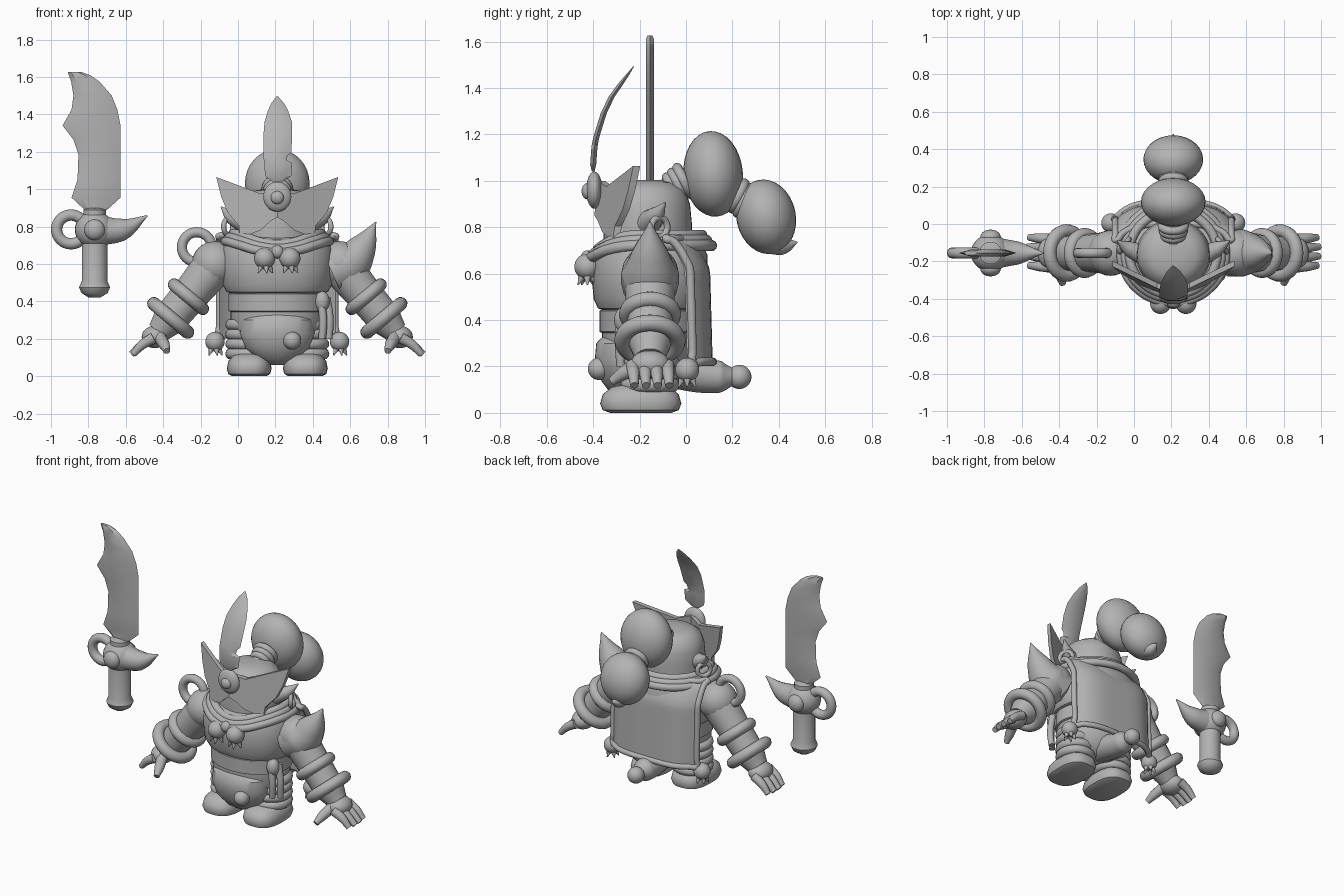
import bpy, bmesh, math
from mathutils import Vector

if "Cube" in bpy.data.objects:
    bpy.data.objects.remove(bpy.data.objects["Cube"])

clay = bpy.data.materials.new("plain grey")
clay.use_nodes = True
GREY = (0.45, 0.45, 0.45, 1)
clay.diffuse_color = GREY
clay.node_tree.nodes["Principled BSDF"].inputs["Base Color"].default_value = GREY

CX, CY = 0.21, -0.155        # body axis
SX = -0.767                  # sword axis


def finish(ob, name, angle=40):
    ob.name = name
    ob.data.materials.clear()
    ob.data.materials.append(clay)
    bpy.ops.object.select_all(action='DESELECT')
    bpy.context.view_layer.objects.active = ob
    ob.select_set(True)
    bpy.ops.object.shade_smooth_by_angle(angle=math.radians(angle))
    return ob


def from_bmesh(bm, name, angle=40):
    bmesh.ops.recalc_face_normals(bm, faces=bm.faces)
    me = bpy.data.meshes.new(name)
    bm.to_mesh(me)
    bm.free()
    ob = bpy.data.objects.new(name, me)
    bpy.context.collection.objects.link(ob)
    return finish(ob, name, angle)


def skin(bm, rings):
    """Join closed rings of points into a capped surface."""
    rows = [[bm.verts.new(p) for p in ring] for ring in rings]
    n = len(rows[0])
    for a, b in zip(rows, rows[1:]):
        for i in range(n):
            bm.faces.new((a[i], a[(i + 1) % n], b[(i + 1) % n], b[i]))
    bm.faces.new(rows[0])
    bm.faces.new(rows[-1])


def lathe(name, profile, x, y, sy=1, power=1, n=40):
    def ring(r, z):
        for i in range(n):
            a = math.tau * i / n
            c, s = math.cos(a), math.sin(a)
            yield (x + r * math.copysign(abs(c) ** power, c),
                   y + r * sy * math.copysign(abs(s) ** power, s), z)
    bm = bmesh.new()
    skin(bm, [list(ring(r, z)) for r, z in profile])
    return from_bmesh(bm, name)


def ball(name, loc, size, tilt=0):
    bpy.ops.mesh.primitive_uv_sphere_add(segments=28, ring_count=16, location=loc)
    ob = bpy.context.object
    ob.scale = size if isinstance(size, tuple) else (size,) * 3
    ob.rotation_euler.x = tilt
    return finish(ob, name, 60)


def ring(name, loc, axis, big, small):
    bpy.ops.mesh.primitive_torus_add(major_radius=big, minor_radius=small, location=loc,
                                     major_segments=32, minor_segments=12)
    ob = bpy.context.object
    ob.rotation_euler = Vector(axis).to_track_quat('Z', 'Y').to_euler()
    return finish(ob, name, 60)


def tube(name, points, radii, closed=False):
    cu = bpy.data.curves.new(name, 'CURVE')
    cu.dimensions = '3D'
    cu.bevel_depth, cu.bevel_resolution, cu.resolution_u = 1, 5, 8
    cu.use_fill_caps = True
    sp = cu.splines.new('BEZIER')
    sp.bezier_points.add(len(points) - 1)
    sp.use_cyclic_u = closed
    for bp, p, r in zip(sp.bezier_points, points, radii):
        bp.co, bp.radius = p, r
        bp.handle_left_type = bp.handle_right_type = 'AUTO'
    ob = bpy.data.objects.new(name, cu)
    bpy.context.collection.objects.link(ob)
    bpy.ops.object.select_all(action='DESELECT')
    bpy.context.view_layer.objects.active = ob
    ob.select_set(True)
    bpy.ops.object.convert(target='MESH')
    return finish(bpy.context.object, name, 50)


def blade(name, rows, thick, left, right):
    """Bevelled blade from rows of height, left edge, right edge, depth."""
    rings = []
    for z, a, b, y in rows:
        w = b - a
        p, q, t = a + w * left, b - w * right, thick * min(1, w / 0.12)
        rings.append([(a, y, z), (p, y - t, z), (q, y - t, z),
                      (b, y, z), (q, y + t, z), (p, y + t, z)])
    bm = bmesh.new()
    skin(bm, rings)
    return from_bmesh(bm, name, 30)


# Sword
blade("sword_blade", [(0.89, -0.82, -0.70, CY), (0.955, -0.89, -0.628, CY), (1.05, -0.858, -0.628, CY),
                      (1.185, -0.853, -0.628, CY), (1.265, -0.88, -0.628, CY), (1.34, -0.938, -0.628, CY),
                      (1.425, -0.89, -0.645, CY), (1.5, -0.88, -0.675, CY), (1.575, -0.892, -0.74, CY),
                      (1.61, -0.905, -0.79, CY), (1.627, -0.91, -0.84, CY)], 0.018, 0.2, 0.26)
lathe("sword_handle", [(0.03, 0.42), (0.07, 0.445), (0.083, 0.475), (0.068, 0.51), (0.068, 0.75),
                       (0.06, 0.86), (0.06, 0.89), (0.03, 0.9)], SX, CY)
ball("sword_guard", (SX, CY, 0.783), (0.105, 0.1, 0.1))
for side in (-1, 1):
    ball("guard_stud", (SX, CY + side * 0.085, 0.783), (0.055, 0.04, 0.055))
ring("guard_ring", (-0.893, CY, 0.785), (0, 1, 0), 0.077, 0.03)
tube("guard_horn", [(-0.75, CY, 0.78), (-0.62, CY, 0.785), (-0.484, CY, 0.858)], [0.085, 0.062, 0.004])

# Trunk
lathe("torso", [(0.2, 0.43), (0.27, 0.45), (0.293, 0.49), (0.302, 0.58), (0.298, 0.68),
                (0.27, 0.73), (0.18, 0.76)], CX, CY, 0.83, 0.9)
lathe("belt", [(0.24, 0.34), (0.262, 0.35), (0.262, 0.44), (0.24, 0.45)], CX, CY, 0.83)
lathe("hips", [(0.12, 0.12), (0.21, 0.17), (0.25, 0.27), (0.25, 0.36)], CX, CY, 0.83)
lathe("loincloth", [(0.03, 0.06), (0.1, 0.09), (0.17, 0.15), (0.2, 0.23), (0.19, 0.3), (0.14, 0.335)],
      CX, -0.265, 0.64)
ball("loincloth_knob", (0.29, -0.375, 0.19), 0.048)
ball("belt_knot", (0.45, -0.27, 0.4), (0.04, 0.04, 0.055))
for dx in (0, 0.035):
    tube("belt_tail", [(0.44 + dx, -0.28 + dx, 0.42), (0.455 + dx, -0.285 + dx, 0.3),
                       (0.45 + dx, -0.28 + dx, 0.2)], [0.02, 0.022, 0.02])

# Head and hair
lathe("head", [(0.2, 0.7), (0.2, 0.82), (0.192, 0.9), (0.17, 0.96), (0.12, 0.993), (0.05, 1.003)],
      CX, -0.165, 0.95)
for i, (y, z) in enumerate([(-0.06, 0.97), (-0.035, 0.985), (-0.01, 1.0)]):
    ring("hair_tie", (CX, y, z), (0, 1, 0.5), 0.05 + 0.006 * i, 0.022)
tube("hair_stalk", [(CX, -0.1, 0.95), (CX, 0.1, 1.02), (CX, 0.22, 0.94), (CX, 0.33, 0.87)],
     [0.055, 0.06, 0.06, 0.06])
ball("hair_bun_upper", (CX, 0.117, 1.03), (0.173, 0.128, 0.185), math.radians(5))
for y, z in ((0.225, 0.935), (0.25, 0.915)):
    ring("hair_band", (CX, y, z), (0, 1, -0.5), 0.058, 0.024)
ball("hair_bun_lower", (CX, 0.345, 0.845), (0.16, 0.128, 0.162), math.radians(12))
tube("hair_tip", [(CX, 0.36, 0.75), (CX, 0.42, 0.725), (CX, 0.48, 0.735)], [0.07, 0.045, 0.003])

# Face mask, jewel and crest
half = [(0, 1.0), (0.086, 0.975), (0.326, 1.065), (0.3, 0.96), (0.265, 0.875), (0.205, 0.805),
        (0.2, 0.74), (0.09, 0.78), (0.035, 0.83), (0, 0.85)]
for s in (-1, 1):
    bm = bmesh.new()
    f = bm.faces.new([bm.verts.new((CX + s * dx, -0.385 + 0.45 * dx - 0.1 * (0.95 - z), z))
                      for dx, z in half])
    back = bmesh.ops.extrude_face_region(bm, geom=[f])["geom"]
    bmesh.ops.translate(bm, vec=(0, 0.03, 0), verts=[v for v in back if isinstance(v, bmesh.types.BMVert)])
    from_bmesh(bm, "mask_half", 20)
ball("mask_jewel_base", (CX, -0.395, 0.96), (0.075, 0.035, 0.08))
ball("mask_jewel", (CX, -0.425, 0.955), (0.035, 0.025, 0.035))
blade("crest", [(1.04, 0.185, 0.235, -0.4), (1.07, 0.145, 0.285, -0.4), (1.14, 0.14, 0.29, -0.395),
                (1.155, 0.138, 0.26, -0.393), (1.18, 0.136, 0.265, -0.388), (1.2, 0.136, 0.285, -0.383),
                (1.29, 0.136, 0.29, -0.355), (1.36, 0.142, 0.288, -0.322), (1.42, 0.16, 0.268, -0.28),
                (1.46, 0.178, 0.246, -0.25), (1.495, 0.205, 0.215, -0.224)], 0.013, 0.25, 0.25)

# Scarf with pompoms
def tassel(name, x, y, z, r):
    ball(name + "_ball", (x, y, z), r)
    for k in range(5):
        a = math.tau * k / 5
        dx, dy = math.cos(a) * r, math.sin(a) * r
        tube(name + "_frill", [(x + dx * 0.4, y + dy * 0.4, z - r * 0.7),
                               (x + dx * 0.75, y + dy * 0.75, z - r * 1.4)], [r * 0.33, 0.003])

for k in range(3):
    pts = []
    for i in range(16):
        a = math.tau * i / 16
        fwd = max(0, -math.sin(a))
        w = 0.235 + 0.022 * k
        pts.append((CX + w * math.cos(a), CY + w * 0.95 * math.sin(a), 0.765 - 0.022 * k - 0.06 * fwd ** 3))
    tube("scarf_fold", pts, [0.024] * len(pts), True)
ball("scarf_knot", (CX, -0.425, 0.665), (0.035, 0.03, 0.035))
for s in (-1, 1):
    tassel("scarf_pompom", CX + s * 0.068, -0.425, 0.63, 0.056)

# Cape with a rolled rim
def cape_point(u, z):
    t = (0.75 - z) / 0.53
    return (CX + 0.31 * u, 0.115 * min(1, t * 4) ** 0.5 * (0.87 + 0.13 * t) - 0.085 * abs(u) ** 4, z)

us = [i / 8 - 1 for i in range(17)]
zs = [0.75 - 0.53 * (i / 16) ** 1.5 for i in range(17)]
bm = bmesh.new()
skin(bm, [[cape_point(u, z) for u in us] +
          [Vector(cape_point(u, z)) - Vector((0, 0.025, 0)) for u in reversed(us)] for z in zs])
from_bmesh(bm, "cape")
rim = ([cape_point(u, zs[0]) for u in us] + [cape_point(1, z) for z in zs[1:]] +
       [cape_point(u, zs[-1]) for u in us[-2::-1]] + [cape_point(-1, z) for z in zs[-2:0:-1]])
tube("cape_rim", rim, [0.018] * len(rim), True)

# Tail
tube("tail", [(CX, -0.08, 0.2), (CX, 0.06, 0.165), (CX, 0.15, 0.155), (CX, 0.2, 0.155)],
     [0.09, 0.08, 0.07, 0.04])
ball("tail_ball", (CX, 0.23, 0.155), 0.052)

# Limbs and paired details
for s in (-1, 1):
    def P(dx, y, z):
        return (CX + s * dx, y, z)
    lathe("foot", [(0.09, 0), (0.112, 0.012), (0.12, 0.04), (0.112, 0.08), (0.085, 0.112), (0.04, 0.125)],
          CX + s * 0.15, -0.195, 1.46, 0.75)
    for k in range(4):
        ring("leg_wrap", P(0.15, CY, 0.12 + 0.052 * k), (0, 0, 1), 0.097, 0.031)
    lathe("leg", [(0.1, 0.06), (0.1, 0.32)], CX + s * 0.15, CY)
    ball("shoulder", P(0.335, CY, 0.6), 0.122)
    tube("arm", [P(0.33, CY, 0.6), P(0.475, CY, 0.425), P(0.575, CY, 0.305), P(0.635, CY, 0.235)],
         [0.115, 0.1, 0.095, 0.065])
    axis = (s * 0.64, 0, -0.76)
    ring("upper_bangle", P(0.475, CY, 0.425), axis, 0.1, 0.034)
    ring("lower_bangle", P(0.57, CY, 0.312), axis, 0.118, 0.036)
    ball("palm", P(0.655, CY, 0.21), (0.07, 0.085, 0.06))
    for k in range(4):
        y = CY + 0.075 - 0.05 * k
        reach = 0.01 * abs(k - 1.5)
        tube("finger", [P(0.66, y, 0.205), P(0.72, y + 0.004, 0.17), P(0.785 - reach, y + 0.008, 0.118)],
             [0.03, 0.026, 0.018])
    tube("thumb", [P(0.63, -0.2, 0.21), P(0.605, -0.27, 0.17), P(0.59, -0.32, 0.135)], [0.035, 0.03, 0.018])
    tube("ear", [P(0.17, -0.16, 0.82), P(0.24, -0.13, 0.85), P(0.3, -0.09, 0.905)], [0.055, 0.04, 0.004])
    ring("earring", P(0.262, -0.115, 0.8), (s * 0.7, 0.5, 0), 0.042, 0.014)
    tassel("cape_tassel", CX + s * 0.333, 0.005, 0.185, 0.052)

# Unmatched shoulder pieces
tube("shoulder_horn", [(0.5, CY, 0.56), (0.59, CY, 0.6), (0.665, CY, 0.69), (0.737, CY, 0.825)],
     [0.125, 0.125, 0.08, 0.003])
ring("shoulder_ring", (-0.22, CY, 0.69), (0, 1, 0), 0.08, 0.027)
